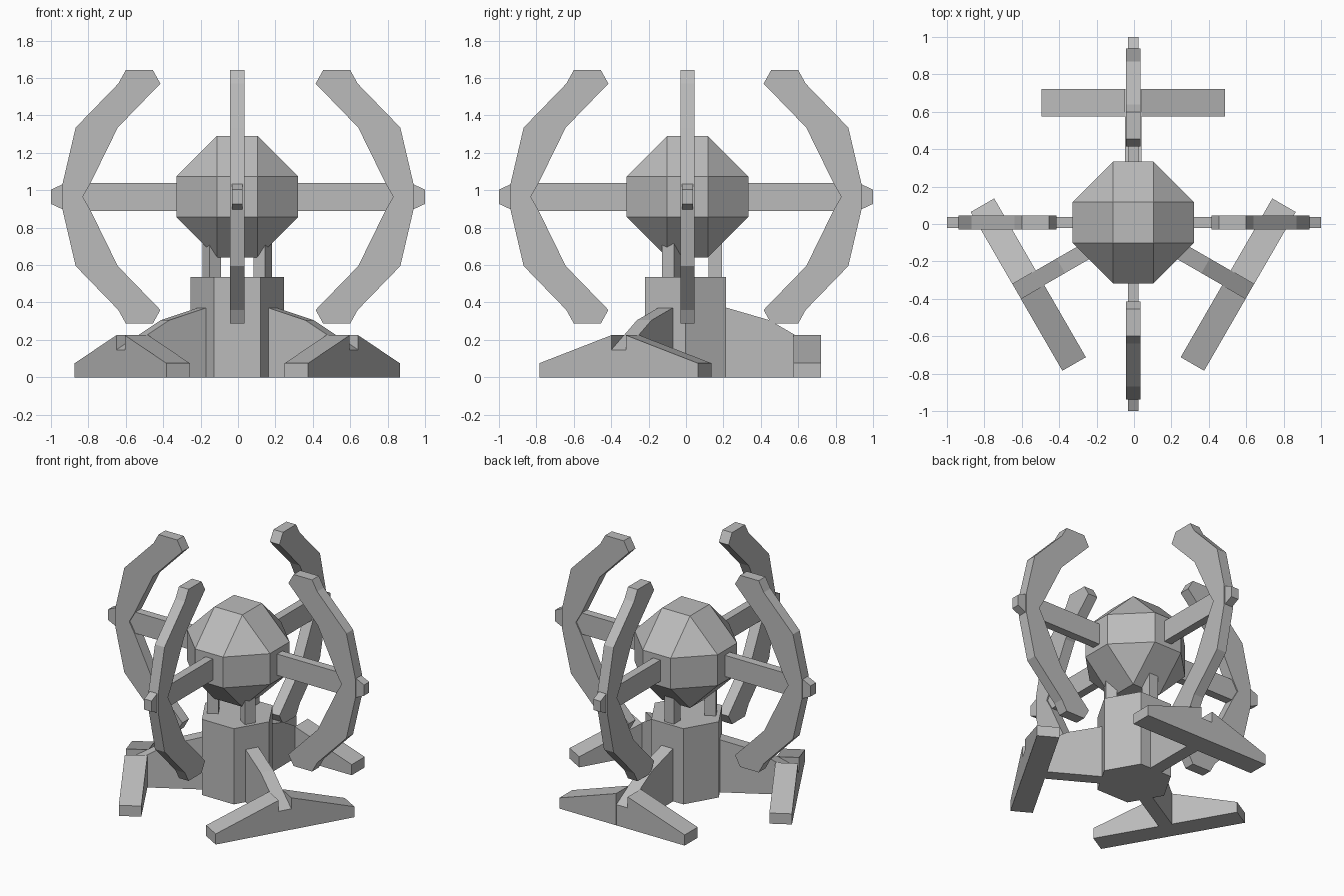
import bpy, bmesh, math
from mathutils import Matrix, Vector

if "Cube" in bpy.data.objects:
    bpy.data.objects.remove(bpy.data.objects["Cube"])

grey = bpy.data.materials.new("plain_grey")
grey.diffuse_color = (0.5, 0.5, 0.5, 1)
grey.use_nodes = True
grey.node_tree.nodes["Principled BSDF"].inputs["Base Color"].default_value = grey.diffuse_color

CX, CY, CZ = -0.004, 0.008, 0.965   # middle of the body


def finish(name, bm, origin=(0, 0, 0), angle=0):
    """Turn a bmesh into an object, spun about z and moved to its origin."""
    bmesh.ops.recalc_face_normals(bm, faces=bm.faces)
    bm.transform(Matrix.Translation(origin) @ Matrix.Rotation(math.radians(angle), 4, 'Z'))
    me = bpy.data.meshes.new(name)
    bm.to_mesh(me)
    bm.free()
    me.materials.append(grey)
    ob = bpy.data.objects.new(name, me)
    bpy.context.collection.objects.link(ob)
    return ob


def slab(name, points, thick, origin, angle):
    """Profile in (radius, z), extruded sideways and spun to its angle."""
    bm = bmesh.new()
    face = bm.faces.new([bm.verts.new((r, -thick / 2, z)) for r, z in points])
    ext = bmesh.ops.extrude_face_region(bm, geom=[face])
    moved = [v for v in ext["geom"] if isinstance(v, bmesh.types.BMVert)]
    bmesh.ops.translate(bm, verts=moved, vec=(0, thick, 0))
    return finish(name, bm, origin, angle)


def box(name, lo, hi, origin, angle):
    pts = [(lo[0], lo[2]), (hi[0], lo[2]), (hi[0], hi[2]), (lo[0], hi[2])]
    return slab(name, pts, hi[1] - lo[1], origin, angle)


# Faceted round body: 8-sided in all three directions
a, b = 0.109, 0.325
bm = bmesh.new()
for sx in (-1, 1):
    for sy in (-1, 1):
        for sz in (-1, 1):
            for p in ((a, a, b), (a, b, a), (b, a, a)):
                bm.verts.new((p[0] * sx, p[1] * sy, p[2] * sz))
bmesh.ops.convex_hull(bm, input=bm.verts)
bmesh.ops.dissolve_limit(bm, angle_limit=0.02, verts=bm.verts, edges=bm.edges)
finish("body", bm, (CX, CY, CZ))

# Four arms, each with a curved fin and a tapered outer knob
upper = [(0.83, 0), (0.79, 0.07), (0.643, 0.37), (0.415, 0.605), (0.455, 0.677),
         (0.6, 0.677), (0.64, 0.605), (0.868, 0.37), (0.938, 0.07)]
fin = upper + [(r, -z) for r, z in reversed(upper[1:])]
knob = [(0.9, -0.07), (0.936, -0.068), (1.0, -0.038), (1.0, 0.038), (0.936, 0.068), (0.9, 0.07)]
mid = (CX * 0.5, CY, CZ)
for i, side in enumerate(("right", "back", "left", "front")):
    ang = 90 * i
    origin = (0, CY, CZ) if i % 2 == 0 else (CX, 0, CZ)
    slab(side + "_fin", fin, 0.075, origin, ang)
    slab(side + "_knob", knob, 0.058, origin, ang)
    box(side + "_arm", (0.2, -0.029, -0.075), (0.88, 0.029, 0.075), origin, ang)

# Six-sided base column
bm = bmesh.new()
bmesh.ops.create_cone(bm, cap_ends=True, segments=6, radius1=0.25, radius2=0.25, depth=0.535)
bmesh.ops.rotate(bm, verts=bm.verts, matrix=Matrix.Rotation(math.radians(30), 3, 'Z'))
xs = max(v.co.x for v in bm.verts)
if xs < 0.24:   # keep corners pointing sideways
    bmesh.ops.rotate(bm, verts=bm.verts, matrix=Matrix.Rotation(math.radians(30), 3, 'Z'))
finish("base_column", bm, (CX, -0.003, 0.2675))

# Three legs: support post, sloping spoke, and a cross foot with a groove for the spoke
spoke = [(0.18, 0), (0.72, 0), (0.72, 0.147), (0.447, 0.305), (0.2165, 0.372), (0.18, 0.372)]
wedge = [(0.045, 0), (0.49, 0), (0.49, 0.075), (0.045, 0.225)]
for ang, side in ((90, "back"), (-30, "right"), (-150, "left")):
    base = (CX, 0, 0)
    box(side + "_post", (0.12, -0.036, 0.5), (0.193, 0.036, 0.9), base, ang)
    slab(side + "_leg_spoke", spoke, 0.09, base, ang)
    out = Matrix.Rotation(math.radians(ang), 3, 'Z') @ Vector((0.648, 0, 0))
    for half, turn in (("a", 90), ("b", -90)):
        slab(side + "_foot_" + half, wedge, 0.145, (CX + out.x, out.y, 0), ang + turn)
